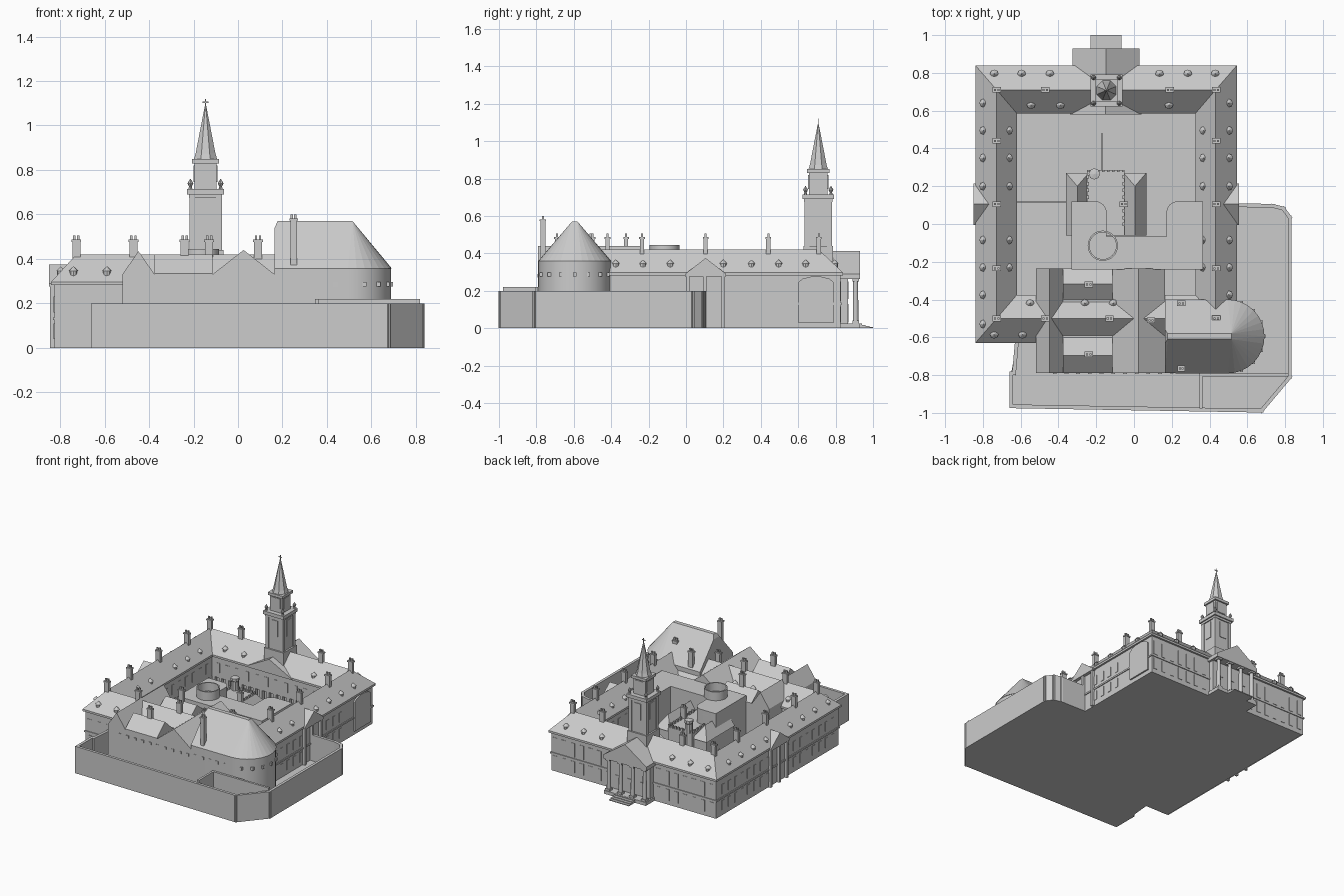
import bpy, bmesh, math
from mathutils import Vector

if "Cube" in bpy.data.objects:
    bpy.data.objects.remove(bpy.data.objects["Cube"])

parts = {}

def part(name):
    return parts.setdefault(name, bmesh.new())

def hull(name, pts):
    b = bmesh.new()
    for p in pts:
        b.verts.new(p)
    bmesh.ops.convex_hull(b, input=b.verts)
    bmesh.ops.dissolve_limit(b, angle_limit=0.01, verts=b.verts, edges=b.edges)
    m = bpy.data.meshes.new("tmp")
    b.to_mesh(m)
    b.free()
    part(name).from_mesh(m)
    bpy.data.meshes.remove(m)

def prism(name, poly, z0, z1):
    hull(name, [(x, y, z) for x, y in poly for z in (z0, z1)])

def box(name, x0, x1, y0, y1, z0, z1):
    b = part(name)
    v = [b.verts.new((x, y, z)) for x in (x0, x1) for y in (y0, y1) for z in (z0, z1)]
    for f in ((0, 1, 3, 2), (4, 6, 7, 5), (0, 4, 5, 1), (2, 3, 7, 6), (0, 2, 6, 4), (1, 5, 7, 3)):
        b.faces.new([v[i] for i in f])

def cbox(name, x, y, wx, wy, z0, z1):
    box(name, x - wx / 2, x + wx / 2, y - wy / 2, y + wy / 2, z0, z1)

def loft(name, loops):
    b = part(name)
    vs = [[b.verts.new(p) for p in l] for l in loops]
    n = len(loops[0])
    for a, c in zip(vs, vs[1:]):
        for i in range(n):
            b.faces.new((a[i], a[(i + 1) % n], c[(i + 1) % n], c[i]))

def circle(x, y, r, n, z, a0=0.0):
    return [(x + r * math.cos(a0 + i * math.tau / n), y + r * math.sin(a0 + i * math.tau / n), z) for i in range(n)]

def gable(name, x0, x1, y0, y1, z0, z1, along):
    # roof prism whose ridge runs along the given axis
    xm, ym = (x0 + x1) / 2, (y0 + y1) / 2
    ridge = [(x0, ym, z1), (x1, ym, z1)] if along == 'x' else [(xm, y0, z1), (xm, y1, z1)]
    hull(name, [(x, y, z0) for x in (x0, x1) for y in (y0, y1)] + ridge)

def wall(name, path, t, z0, z1):
    for a, b in zip(path, path[1:]):
        a, b = Vector(a), Vector(b)
        d = (b - a).normalized() * t / 2
        n = Vector((-d.y, d.x))
        prism(name, [a - d + n, a - d - n, b + d + n, b + d - n], z0, z1)

def ring(dx, dy, z):
    return [(-.84 + dx, -.63 + dy, z), (.545 - dx, -.63 + dy, z), (.545 - dx, .84 - dy, z), (-.84 + dx, .84 - dy, z)]

# main quadrangle: walls with recessed ground-floor arcade, then hipped roof
loft("quad_walls", [ring(.014, .014, 0), ring(.014, .014, .287), ring(.205, .24, .287),
                    ring(.205, .24, .13), ring(.16, .19, .13), ring(.16, .19, 0)])
loft("quad_roof", [ring(.014, .014, .282), ring(0, 0, .282), ring(0, 0, .297), ring(.113, .13, .42),
                   ring(.22, .255, .297), ring(.22, .255, .282), ring(.205, .24, .282)])
loft("string_course", [ring(.014, .014, .125), ring(.008, .008, .125), ring(.008, .008, .137), ring(.014, .014, .137)])
X0, X1, Y0, Y1 = -.635, .34, -.39, .60
for i in range(18):
    x = X0 + .0125 + (X1 - X0 - .025) * i / 17
    for y in (Y0 - .0125, Y1 + .0125):
        cbox("arcade_piers", x, y, .022, .025, 0, .13)
    y = Y0 + .0125 + (Y1 - Y0 - .025) * i / 17
    for x in (X0 - .0125, X1 + .0125):
        cbox("arcade_piers", x, y, .022, .025, 0, .13)
for i in range(12):
    for y in (Y0, Y1):
        cbox("court_windows", X0 + .05 + i * .08, y, .03, .006, .17, .24)
    for x in (X0, X1):
        cbox("court_windows", x, Y0 + .05 + i * .08, .006, .03, .17, .24)

# outer windows
for z0, z1 in ((.04, .11), (.16, .23)):
    for y in [.22 + .075 * i for i in range(8)] + [-.02 - .075 * i for i in range(8)]:
        cbox("outer_windows", -.826, y, .006, .03, z0, z1)
        if y < .5:
            cbox("outer_windows", .531, y, .006, .03, z0, z1)
    for i in range(4):
        cbox("outer_windows", -.79 + .075 * i, -.616, .03, .006, z0, z1)
for i in range(7):
    for x in (-.79 + i * .073, .5 - i * .073):
        for z0, z1 in ((.03, .115), (.145, .25)):
            cbox("outer_windows", x, .826, .034, .006, z0, z1)
hull("large_arched_window", [(x, .695 + s * w, z) for x in (.525, .542) for s in (-1, 1)
                             for w, z in ((.095, .03), (.095, .245), (.07, .265), (.03, .275))])

# side pediments on pilasters
for xa, xb, xw in ((-.85, -.76, -.836), (.465, .555, .541)):
    gable("side_pediments", xa, xb, -.005, .215, .29, .375, 'x')
    box("side_pediments", xa, xb, -.005, .215, .275, .29)
    for y in (.01, .10, .20):
        cbox("side_pilasters", xw, y, .02, .018, 0, .28)

# dormers and ridge chimneys
ys = (.64, .495, .35, .20, -.085, -.23, -.375, -.53)
spots = [(x, y) for x in (-.797, .502) for y in ys[:7]] + [(x, y) for x in (-.663, .368) for y in ys[1:6]]
spots += [(x, .795) for x in (-.74, -.595, -.445, .135, .285, .43)] + [(x, .63) for x in (-.545, -.39, .185)]
spots += [(-.797, -.53), (-.74, -.585), (-.59, -.585), (-.55, -.42), (-.26, -.42), (-.11, -.42)]
for x, y in spots:
    loft("dormers", [circle(x, y, .017, 8, .31), circle(x, y, .017, 8, .345), circle(x, y, .022, 8, .345),
                     circle(x, y, .001, 8, .366)])

def chimney(x, y, z0, z1, wx=.036, wy=.022):
    cbox("chimneys", x, y, wx, wy, z0, z1 - .02)
    cbox("chimneys", x, y, wx + .008, wy + .008, z1 - .028, z1 - .018)
    for s in (-.25, .25):
        cbox("chimney_pots", x + s * wx, y, .011, .011, z1 - .02, z1)

for x in (-.727, .435):
    for y in (.71, .44, .105, -.235, -.50):
        chimney(x, y, .38, .505)
for x, y in ((-.47, .71), (.19, .71), (-.47, -.50), (-.24, -.32), (-.24, -.69), (-.13, -.50), (.09, -.51), (.25, -.42)):
    chimney(x, y, .36, .505)
chimney(.25, -.765, .35, .60, .03, .026)

# rear portico with columns and steps
gable("portico_pediment", -.325, .03, .72, .93, .29, .412, 'y')
box("portico_pediment", -.325, .03, .80, .93, .262, .29)
box("portico_body", -.31, .015, .80, .865, 0, .27)
box("portico_floor", -.32, .025, .82, .93, 0, .025)
for x in (-.295, -.197, -.098, 0):
    cbox("portico_columns", x, .907, .036, .036, .02, .04)
    loft("portico_columns", [circle(x, .907, .015, 12, .04), circle(x, .907, .013, 12, .25)])
    cbox("portico_columns", x, .907, .036, .036, .25, .265)
for x in (-.246, -.1475, -.05):
    for z0, z1 in ((.03, .13), (.155, .25)):
        cbox("portico_windows", x, .866, .045, .006, z0, z1)
for i in range(4):
    box("entrance_steps", -.23, -.065, .92, 1.0 - .02 * i, 0, .006 * (i + 1))
gable("court_pediment", -.34, .04, .58, .71, .29, .39, 'y')

# clock tower and spire
TX, TY = -.146, .707
cbox("tower_base", TX, TY, .16, .16, .28, .44)
cbox("tower_shaft", TX, TY, .135, .135, .42, .70)
cbox("tower_cornice", TX, TY, .168, .168, .69, .715)
cbox("tower_cornice", TX, TY, .15, .15, .675, .69)
cbox("tower_upper", TX, TY, .10, .10, .71, .84)
cbox("tower_cornice", TX, TY, .122, .122, .83, .85)
for sx in (-1, 1):
    cbox("tower_openings", TX + sx * .067, TY, .01, .052, .54, .66)
    cbox("tower_openings", TX, TY + sx * .067, .052, .01, .54, .66)
    cbox("tower_openings", TX + sx * .05, TY, .008, .07, .745, .82)
    cbox("tower_openings", TX, TY + sx * .05, .07, .008, .745, .82)
    for sy in (-1, 1):
        cbox("tower_pilasters", TX + sx * .06, TY + sy * .06, .026, .026, .42, .69)
        x, y = TX + sx * .068, TY + sy * .068
        loft("tower_urns", [circle(x, y, r, 8, z) for r, z in ((.009, .715), (.006, .725), (.013, .74), (.001, .76))])
loft("spire", [circle(TX, TY, r, 8, z, math.pi / 8) for r, z in ((.056, .85), (.048, .875), (.003, 1.09))])
cbox("spire_cross", TX, TY, .004, .004, 1.08, 1.12)
cbox("spire_cross", TX, TY, .026, .004, 1.102, 1.107)

# front range: two gabled wings and linking block
for x0, x1, z in ((-.52, -.375, .435), (-.115, .165, .44)):
    box("front_wings", x0, x1, -.79, -.235, 0, .33)
    gable("front_wing_roofs", x0, x1, -.79, -.235, .33, z, 'y')
box("front_link", -.375, -.115, -.787, -.235, 0, .335)
gable("front_link_roof", -.375, -.115, -.79, -.60, .335, .42, 'x')
gable("front_link_roof", -.375, -.115, -.40, -.235, .335, .40, 'x')
for i in range(10):
    cbox("small_windows", -.42 + i * .062, -.79, .02, .006, .27, .29)

# hall with rounded end
HC, R = (.495, -.595), .193
arc = [(HC[0] + R * math.cos(a), HC[1] + R * math.sin(a)) for a in [math.pi * (i / 16 - .5) for i in range(17)]]
prism("hall_walls", [(.165, -.788), (.165, -.402)] + arc, 0, .36)
hull("hall_roof", [(x, y, .358) for x, y in [(.165, -.79), (.165, -.40)] +
                   [(HC[0] + (x - HC[0]) * 1.015, HC[1] + (y - HC[1]) * 1.015) for x, y in arc]] +
     [(x, y, .57) for x in (.178, .515) for y in (-.61, -.58)] + [(.165, y, .54) for y in (-.63, -.56)])
for i in range(5):
    cbox("small_windows", .20 + i * .06, -.788, .02, .006, .275, .297)
for i in range(2, 16, 2):
    x, y = arc[i]
    cbox("small_windows", x, y, .018, .018, .275, .297)

# courtyard flat-roofed block with ring lantern
def rounded(x0, x1, y0, y1, side):
    r = .06
    pts = [(x0, y0), (x1, y0), (x0 if side > 0 else x1, y1)]
    cx = x1 - r if side > 0 else x0 + r
    return pts + [(cx + side * r * math.cos(i * math.pi / 12), y1 - r + r * math.sin(i * math.pi / 12)) for i in range(7)]
prism("court_block", rounded(-.33, -.145, -.24, .12, 1), 0, .38)
prism("court_block", rounded(.172, .365, -.24, .12, -1), 0, .38)
box("court_block", -.15, .18, -.24, -.065, 0, .38)
loft("ring_lantern", [circle(-.165, -.115, r, 32, z) for r, z in ((.08, .38), (.08, .445), (.071, .445), (.071, .385))])

# old hipped house with crenellated porch
for x0, x1 in ((-.36, -.24), (-.055, .065)):
    box("old_house_walls", x0 + .008, x1 - .008, -.06, .262, 0, .235)
    xm = (x0 + x1) / 2
    hull("old_house_roof", [(x, y, .23) for x in (x0, x1) for y in (-.06, .27)] + [(xm, -.06, .32), (xm, .20, .32)])
box("old_house_walls", -.25, -.05, -.06, .285, 0, .27)
for i in range(8):
    cbox("battlements", -.243 + i * .0265, .28, .014, .012, .27, .29)
    for x in (-.245, -.055):
        cbox("battlements", x, .25 - i * .036, .012, .018, .27, .29)
loft("stair_turret", [circle(-.21, .265, r, 8, z) for r, z in ((.026, 0), (.026, .335), (.03, .34), (.03, .36), (.001, .365))])
for x in (-.24, -.055):
    chimney(x, .105, .22, .37)

# ground, courtyard walls and boundary walls
box("ground", -.82, .53, -.62, .82, 0, .008)
path = [(-.62, -.62), (-.635, -.79), (-.65, -.79), (-.65, -.965), (.675, -.988), (.825, -.81), (.825, .035),
        (.79, .082), (.735, .096), (.53, .10)]
prism("yard_ground", path, 0, .008)
wall("boundary_wall", path, .02, 0, .2)
wall("inner_yard_wall", [(.355, -.97), (.355, -.80), (.81, -.80)], .016, 0, .22)
box("court_walls", -.175, -.165, .28, .48, 0, .08)
box("court_walls", -.68, -.35, .11, .12, 0, .12)

for name, b in parts.items():
    bmesh.ops.recalc_face_normals(b, faces=b.faces)
    me = bpy.data.meshes.new(name)
    b.to_mesh(me)
    b.free()
    bpy.context.collection.objects.link(bpy.data.objects.new(name, me))
for name in ("ring_lantern", "portico_columns", "hall_walls", "court_block"):
    ob = bpy.data.objects[name]
    bpy.context.view_layer.objects.active = ob
    ob.select_set(True)
bpy.ops.object.shade_smooth_by_angle(angle=math.radians(30))
